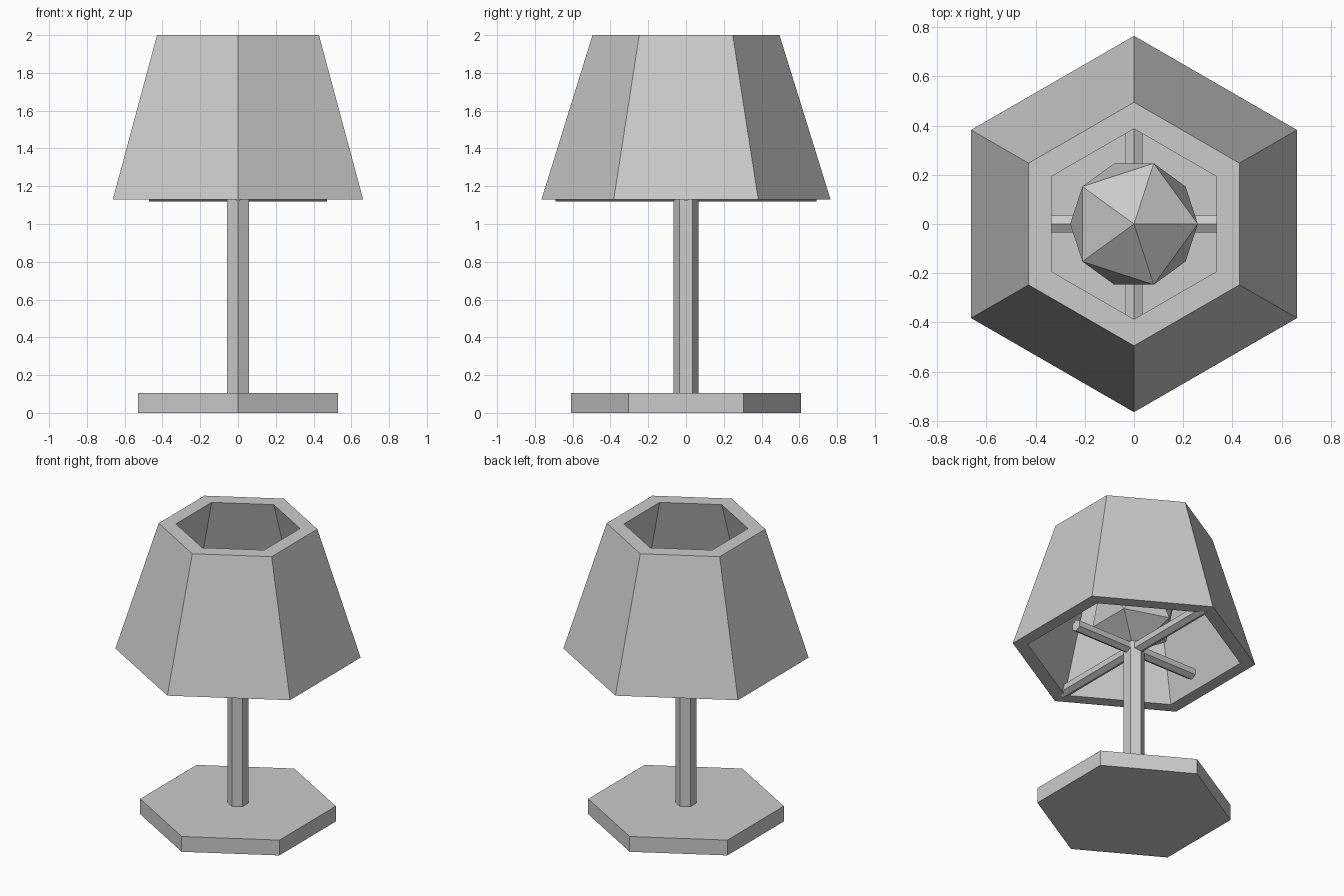
import bpy
import bmesh
from math import pi, sin, cos

if "Cube" in bpy.data.objects:
    bpy.data.objects.remove(bpy.data.objects["Cube"])


def hex_prism(name, radius, length, location, rotation=(0, 0, 0)):
    bpy.ops.mesh.primitive_cylinder_add(vertices=6, radius=radius, depth=length,
                                        location=location, rotation=rotation)
    bpy.context.object.name = name


# Base and stem, corners pointing along y
hex_prism("base", 0.61, 0.105, (0, 0, 0.0525))
hex_prism("stem", 0.067, 1.085, (0, 0, 0.6475))

# Crossed support arms under the bulb
hex_prism("long_arm", 0.04, 1.38, (0, 0, 1.16), (pi / 2, 0, 0))
hex_prism("short_arm", 0.04, 0.94, (0, 0, 1.16), (pi / 2, 0, pi / 2))

# Faceted bulb
bpy.ops.mesh.primitive_ico_sphere_add(subdivisions=1, radius=0.29, location=(0, 0, 1.44))
bpy.context.object.name = "bulb"

# Hollow six-sided shade: closed wall profile (radius, z) spun in six steps
profile = [(0.765, 1.13), (0.495, 2.0), (0.387, 2.0), (0.67, 1.13)]
bm = bmesh.new()
rings = []
for i in range(6):
    a = pi / 2 + i * pi / 3
    rings.append([bm.verts.new((r * cos(a), r * sin(a), z)) for r, z in profile])
for i in range(6):
    a, b = rings[i], rings[(i + 1) % 6]
    for j in range(4):
        k = (j + 1) % 4
        bm.faces.new((a[j], b[j], b[k], a[k]))
bmesh.ops.recalc_face_normals(bm, faces=bm.faces)
mesh = bpy.data.meshes.new("shade")
bm.to_mesh(mesh)
bm.free()
bpy.context.collection.objects.link(bpy.data.objects.new("shade", mesh))
